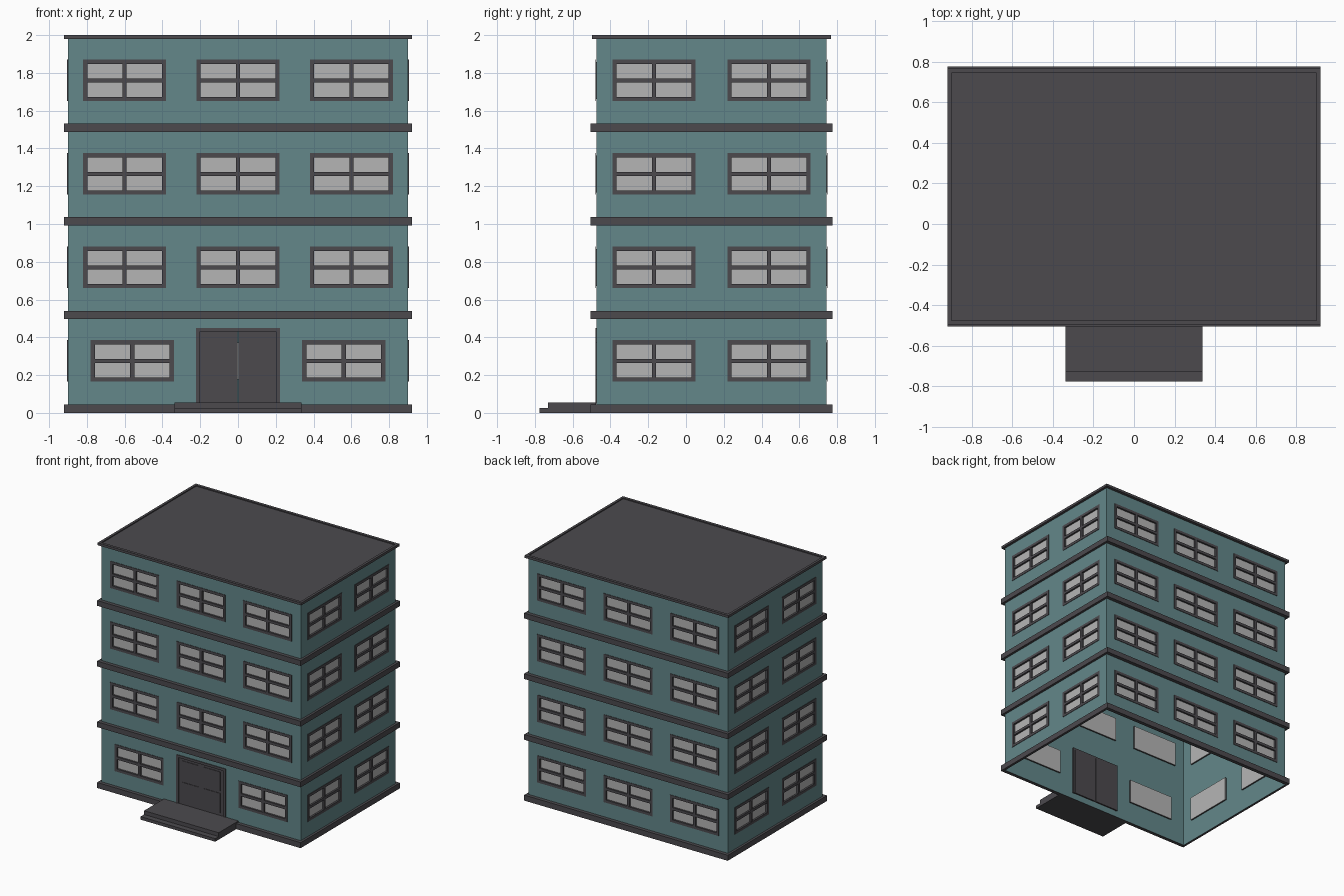
import bpy, bmesh
from mathutils import Matrix, Vector

if "Cube" in bpy.data.objects:
    bpy.data.objects.remove(bpy.data.objects["Cube"])

CY = 0.135                 # building centre in y
HX, HY = 0.90, 0.61        # wall half sizes
WW, WH = 0.44, 0.22        # window outer size
FLOORS = [0.275, 0.77, 1.265, 1.76]


def material(name, rgb):
    m = bpy.data.materials.new(name)
    m.diffuse_color = (*rgb, 1)
    m.use_nodes = True
    m.node_tree.nodes["Principled BSDF"].inputs["Base Color"].default_value = m.diffuse_color
    return m


TEAL = material("teal_wall", (0.125, 0.245, 0.255))
DARK = material("dark_trim", (0.072, 0.068, 0.076))
PALE = material("pale_glass", (0.46, 0.46, 0.46))


def box(bm, x0, x1, y0, y1, z0, z1):
    m = Matrix.Translation(((x0 + x1) / 2, (y0 + y1) / 2, (z0 + z1) / 2))
    m = m @ Matrix.Diagonal((x1 - x0, y1 - y0, z1 - z0, 1))
    bmesh.ops.create_cube(bm, size=1, matrix=m)


def finish(bm, name, mat, matrix=Matrix()):
    me = bpy.data.meshes.new(name)
    bm.to_mesh(me)
    bm.free()
    me.transform(matrix)
    me.materials.append(mat)
    ob = bpy.data.objects.new(name, me)
    bpy.context.collection.objects.link(ob)
    return ob


def ring(bm, hx, hy, ix, iy, z0, z1):
    """Rectangular ring around the building, four quads per corner segment."""
    rows = []
    for ax, ay, z in ((hx, hy, z0), (hx, hy, z1), (ix, iy, z1), (ix, iy, z0)):
        rows.append([bm.verts.new((sx * ax, CY + sy * ay, z))
                     for sx, sy in ((-1, -1), (1, -1), (1, 1), (-1, 1))])
    for r in range(4):
        a, b = rows[r], rows[(r + 1) % 4]
        for i in range(4):
            j = (i + 1) % 4
            bm.faces.new((a[i], a[j], b[j], b[i]))


def frame(bm, x0, x1, z0, z1, t, y0, y1, bottom=True):
    box(bm, x0, x0 + t, y0, y1, z0, z1)
    box(bm, x1 - t, x1, y0, y1, z0, z1)
    box(bm, x0 + t, x1 - t, y0, y1, z1 - t, z1)
    if bottom:
        box(bm, x0 + t, x1 - t, y0, y1, z0, z0 + t)


def wall(half, holes):
    """Flat wall sheet with rectangular openings (x0, x1, z0, z1)."""
    bm = bmesh.new()
    xs = sorted({-half, half} | {v for h in holes for v in h[:2]})
    zs = sorted({0.0, 1.985} | {v for h in holes for v in h[2:]})
    for x0, x1 in zip(xs, xs[1:]):
        for z0, z1 in zip(zs, zs[1:]):
            cx, cz = (x0 + x1) / 2, (z0 + z1) / 2
            if any(h[0] < cx < h[1] and h[2] < cz < h[3] for h in holes):
                continue
            bm.faces.new([bm.verts.new((x, 0, z)) for x, z in
                          ((x0, z0), (x1, z0), (x1, z1), (x0, z1))])
    bmesh.ops.remove_doubles(bm, verts=bm.verts, dist=1e-5)
    return bm


DOOR = (-0.205, 0.205, 0.05, 0.435)


def facade(name, turn, half, dist, columns, ground, door=False):
    m = (Matrix.Translation((0, CY, 0)) @ Matrix.Rotation(turn * 1.5707963268, 4, 'Z')
         @ Matrix.Translation((0, -dist, 0)))
    spots = [(u, z) for i, z in enumerate(FLOORS) for u in (columns if i else ground)]
    w, h = WW / 2, WH / 2
    e = 0.012              # frame overlap on the wall
    holes = [(u - w + e, u + w - e, z - h + e, z + h - e) for u, z in spots]
    frames, glass = bmesh.new(), bmesh.new()
    for (u, z), o in zip(spots, holes):
        frame(frames, u - w, u + w, z - h, z + h, 0.022, -0.004, -0.0005)
        frame(frames, *o, 0.0101, -0.0005, 0.011)
        box(frames, u - 0.011, u + 0.011, -0.003, 0.011, z - h + 0.02, z + h - 0.02)
        box(frames, u - w + 0.02, u + w - 0.02, -0.003, 0.011, z - 0.011, z + 0.011)
        box(glass, o[0], o[1], 0.011, 0.013, o[2], o[3])
    finish(wall(half, holes + ([DOOR] if door else [])), name + "_wall", TEAL, m)
    finish(frames, name + "_window_frames", DARK, m)
    finish(glass, name + "_window_glass", PALE, m)


upper = (-0.6, 0, 0.6)
sides = (-0.305, 0.305)
facade("front", 0, HX, HY, upper, (-0.56, 0.56), door=True)
facade("right", 1, HY, HX, sides, sides)
facade("back", 2, HX, HY, upper, upper)
facade("left", 3, HY, HX, sides, sides)

# double door with raised panels
bm = bmesh.new()
frame(bm, -0.222, 0.222, 0.05, 0.45, 0.02, -0.005, 0.012, bottom=False)
for s in (-1, 1):
    a, b = sorted((s * 0.002, s * 0.204))
    box(bm, a, b, 0.004, 0.014, 0.05, 0.434)
    a, b = sorted((s * 0.025, s * 0.17))
    for z0, z1 in ((0.075, 0.235), (0.255, 0.41)):
        box(bm, a, b, 0.0, 0.006, z0, z1)
finish(bm, "front_door", DARK, Matrix.Translation((0, CY - HY, 0)))

# base and floor bands
bm = bmesh.new()
for z0, z1 in ((0, 0.045), (0.497, 0.54), (0.993, 1.036), (1.488, 1.531)):
    ring(bm, 0.92, 0.64, HX + 0.001, HY + 0.001, z0, z1)
finish(bm, "floor_bands", DARK)

# roof slab with a shallow rim
bm = bmesh.new()
ring(bm, 0.92, 0.633, 0.90, 0.61, 1.98, 2.0)
box(bm, -0.90, 0.90, CY - 0.61, CY + 0.61, 1.98, 1.992)
finish(bm, "roof", DARK)

# entrance steps
bm = bmesh.new()
box(bm, -0.337, 0.337, -0.775, -0.476, 0, 0.025)
box(bm, -0.337, 0.337, -0.73, -0.476, 0.025, 0.056)
finish(bm, "entrance_steps", DARK)
